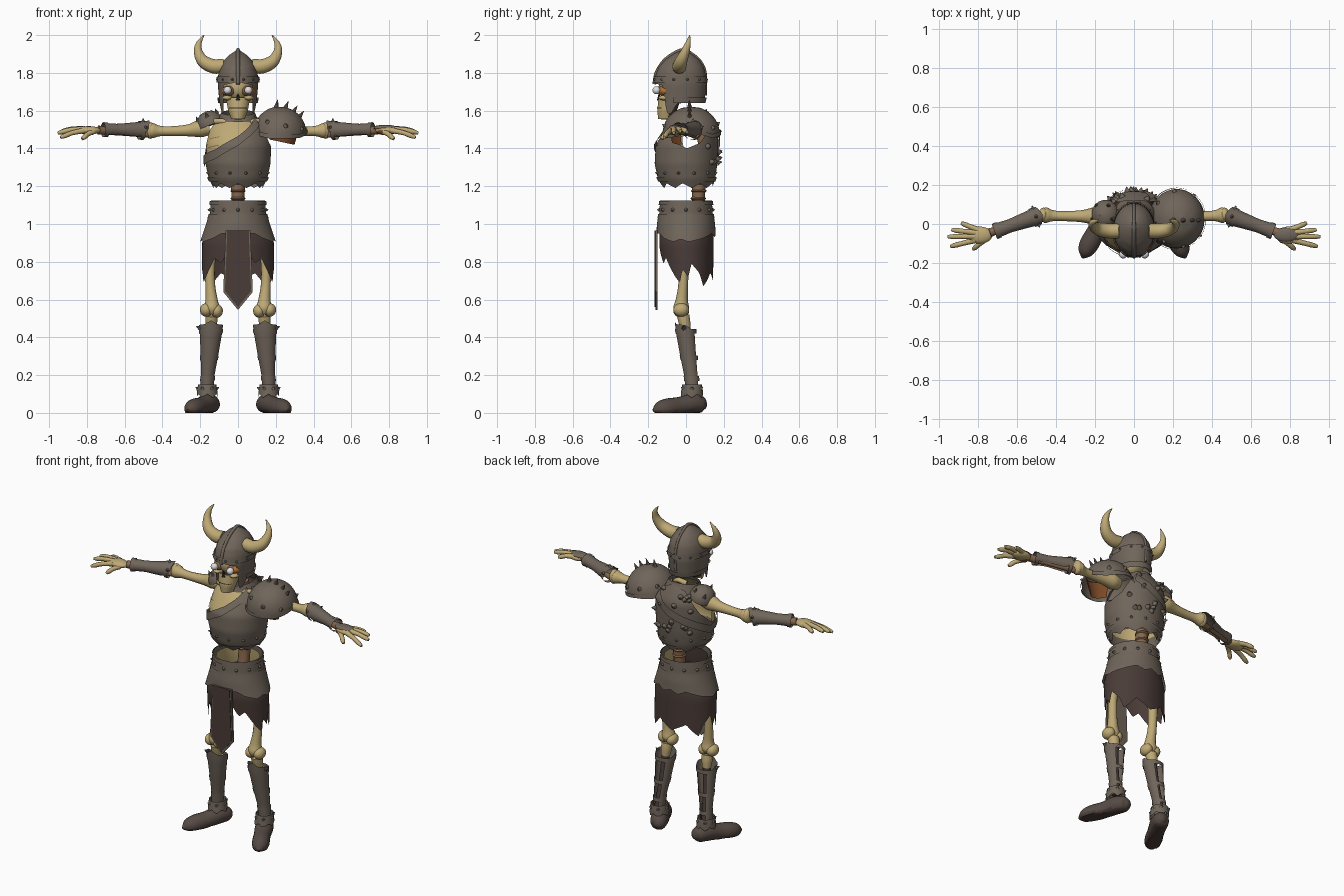
import bpy, bmesh, math, random
from mathutils import Vector, Matrix

if "Cube" in bpy.data.objects:
    bpy.data.objects.remove(bpy.data.objects["Cube"])

random.seed(4)


def material(name, r, g, b):
    m = bpy.data.materials.new(name)
    m.diffuse_color = (r, g, b, 1)
    m.use_nodes = True
    m.node_tree.nodes["Principled BSDF"].inputs["Base Color"].default_value = m.diffuse_color
    return m


ARMOUR = material("dull_iron", 0.16, 0.13, 0.103)
CLOTH = material("dark_cloth", 0.068, 0.045, 0.039)
BOOT = material("boot_leather", 0.092, 0.069, 0.058)
BONE = material("bone", 0.52, 0.40, 0.18)
STAIN = material("stained_bone", 0.24, 0.135, 0.07)
RUST = material("rust_lining", 0.2, 0.065, 0.02)
AMBER = material("amber_socket", 0.48, 0.16, 0.03)
WHITE = material("eye_white", 0.75, 0.75, 0.78)
BLACK = material("dark_hollow", 0.035, 0.022, 0.016)


def finish(name, bm, mat, mirror=False, angle=40):
    me = bpy.data.meshes.new(name)
    bmesh.ops.recalc_face_normals(bm, faces=bm.faces[:])
    for f in bm.faces:
        f.smooth = True
    bm.to_mesh(me)
    bm.free()
    me.materials.append(mat)
    me.set_sharp_from_angle(angle=math.radians(angle))
    ob = bpy.data.objects.new(name, me)
    bpy.context.collection.objects.link(ob)
    if mirror:
        ob.modifiers.new("Mirror", 'MIRROR').use_axis[0] = True
    return ob


def table(tab, x):
    """Linear lookup: a number, or a list of tuples keyed by the first item."""
    if not isinstance(tab, list):
        return (tab,)
    if x <= tab[0][0]:
        return tab[0][1:]
    for p, q in zip(tab, tab[1:]):
        if x <= q[0]:
            t = (x - p[0]) / (q[0] - p[0])
            return tuple(u + (v - u) * t for u, v in zip(p[1:], q[1:]))
    return tab[-1][1:]


def on_profile(prof, a, z, off=0):
    cx, cy, rx, ry = table(prof, z)
    a = math.radians(a)
    return Vector((cx + (rx + off) * math.sin(a), cy - (ry + off) * math.cos(a), z))


def shell(name, prof, low, high, mat, span=(-180, 180), off=0, thick=0.012,
          cols=56, rows=14, xf=Matrix(), mirror=False):
    """Bent plate round a vertical profile; angle 0 faces the front."""
    bm = bmesh.new()
    closed = span[1] - span[0] == 360
    grid = []
    for i in range(rows + 1):
        row = []
        for j in range(cols + (not closed)):
            a = span[0] + (span[1] - span[0]) * j / cols
            z0, z1 = table(low, a)[0], table(high, a)[0]
            row.append(bm.verts.new(xf @ on_profile(prof, a, z0 + (z1 - z0) * i / rows, off)))
        grid.append(row)
    for r, s in zip(grid, grid[1:]):
        for j in range(cols):
            k = (j + 1) % len(r)
            bm.faces.new((r[j], r[k], s[k], s[j]))
    bmesh.ops.solidify(bm, geom=bm.faces[:], thickness=thick)
    return finish(name, bm, mat, mirror)


def tube(name, pts, mat, sides=12, mirror=False, steps=4, floor=None):
    """Smooth tapered sweep through (x, y, z, radius) points."""
    P = [Vector(p) for p in pts]
    P = [P[0] * 2 - P[1]] + P + [P[-1] * 2 - P[-2]]
    path = []
    for a, b, c, d in zip(P, P[1:], P[2:], P[3:]):
        for k in range(steps):
            t = k / steps
            path.append((b * 2 + (c - a) * t + (a * 2 - b * 5 + c * 4 - d) * t * t
                         + (b * 3 - a - c * 3 + d) * t ** 3) / 2)
    path.append(P[-2])
    bm = bmesh.new()
    rings, old, q = [], Vector((0, 0, 1)), Matrix.Identity(3).to_quaternion()
    for i, p in enumerate(path):
        d = (path[min(i + 1, len(path) - 1)].xyz - path[max(i - 1, 0)].xyz).normalized()
        q, old = old.rotation_difference(d) @ q, d
        ring = []
        for j in range(sides):
            w = 2 * math.pi * j / sides
            v = p.xyz + q @ Vector((math.cos(w), math.sin(w), 0)) * max(p.w, 0.001)
            if floor is not None:
                v.z = max(v.z, floor)
            ring.append(bm.verts.new(v))
        rings.append(ring)
    for r, s in zip(rings, rings[1:]):
        for j in range(sides):
            k = (j + 1) % sides
            bm.faces.new((r[j], r[k], s[k], s[j]))
    bm.faces.new(rings[0])
    bm.faces.new(rings[-1])
    return finish(name, bm, mat, mirror)


def ball(name, loc, size, mat, mirror=False):
    bm = bmesh.new()
    bmesh.ops.create_uvsphere(bm, u_segments=20, v_segments=12, radius=1,
                              matrix=Matrix.Translation(loc) @ Matrix.Diagonal((*size, 1)))
    return finish(name, bm, mat, mirror)


def spikes(name, items, mat, mirror=False):
    """Cones given as (base, direction, radius, length)."""
    bm = bmesh.new()
    for loc, d, r, h in items:
        d = Vector(d).normalized()
        m = Matrix.Translation(Vector(loc) + d * h * 0.35) @ d.to_track_quat('Z', 'Y').to_matrix().to_4x4()
        bmesh.ops.create_cone(bm, cap_ends=True, segments=8, radius1=r, radius2=0.001, depth=h, matrix=m)
    return finish(name, bm, mat, mirror)


def plate(name, outline, y, thick, mat):
    """Flat panel facing front from (x, z) points."""
    bm = bmesh.new()
    f = bm.faces.new([bm.verts.new((x, y, z)) for x, z in outline])
    new = bmesh.ops.extrude_face_region(bm, geom=[f])["geom"]
    bmesh.ops.translate(bm, verts=[v for v in new if isinstance(v, bmesh.types.BMVert)], vec=(0, thick, 0))
    return finish(name, bm, mat)


# Helmet with cheek guards, brow band, crest and horns
HELM = [(1.57, 0, -.04, .088, .115), (1.66, 0, -.03, .1, .13), (1.74, 0, -.03, .107, .138),
        (1.79, 0, -.028, .105, .132), (1.83, 0, -.025, .096, .12), (1.87, 0, -.02, .073, .09),
        (1.9, 0, -.018, .04, .05), (1.923, 0, -.015, .003, .003)]
brim = [(0, 1.755), (15, 1.745), (46, 1.735), (54, 1.62), (60, 1.58), (72, 1.59), (84, 1.64), (180, 1.64)]
brim = [(-a, z) for a, z in reversed(brim[1:])] + brim
shell("helmet", HELM, brim, 1.923, ARMOUR, cols=80, rows=20)
shell("helmet_brow_band", HELM, 1.75, 1.78, ARMOUR, off=.007, rows=2)
shell("helmet_neck_rim", HELM, 1.64, 1.67, ARMOUR, span=(75, 285), off=.008, rows=2)
tube("helmet_crest", [(*on_profile(HELM, 0, z), .01) for z in (1.74, 1.8, 1.86, 1.9)] +
     [(0, -.015, 1.921, .01)] + [(*on_profile(HELM, 180, z), .008) for z in (1.9, 1.86, 1.8, 1.68)], ARMOUR)
tube("horn", [(.075, -.035, 1.837, .038), (.13, -.035, 1.835, .038), (.185, -.025, 1.862, .033),
              (.21, -.005, 1.91, .024), (.208, .01, 1.955, .015), (.18, .02, 2.0, .002)], BONE, mirror=True)
spikes("helmet_studs", [(on_profile(HELM, a, 1.765, .007), on_profile(HELM, a, 0) - Vector((0, -.03, 0)), .008, .01)
                        for a in range(-165, 181, 30)], ARMOUR)

# Skull
ball("skull", (0, -.045, 1.725), (.08, .1, .088), BONE)
JAW = [(1.555, 0, -.105, .036, .042), (1.6, 0, -.1, .052, .052), (1.67, 0, -.085, .065, .06)]
shell("jaw", JAW, 1.555, 1.67, BONE, span=(-105, 105), thick=.012)
shell("throat_shadow", JAW, 1.58, 1.67, CLOTH, span=(105, 255), thick=.012)
ball("chin", (0, -.115, 1.572), (.036, .034, .02), BONE)
ball("eye_socket", (.052, -.11, 1.705), (.035, .032, .026), AMBER, True)
ball("brow_shadow", (.045, -.125, 1.705), (.026, .026, .027), STAIN, True)
ball("eye", (.055, -.156, 1.708), (.021, .021, .021), WHITE, True)
ball("cheekbone", (.056, -.112, 1.668), (.026, .034, .014), BONE, True)
spikes("nose_hollow", [((0, -.141, 1.66), (0, -.1, 1), .014, .036)], BLACK)
shell("mouth_line", JAW, 1.612, 1.617, BLACK, span=(-55, 55), off=.003, thick=.005, rows=1)

# Spine, pelvis and ribs
tube("spine", [(0, .05, 1.0, .035), (0, .065, 1.12, .034), (0, .07, 1.22, .036), (0, .1, 1.36, .028),
               (0, .075, 1.5, .028), (0, .06, 1.555, .026)], STAIN)
for i in range(3):
    ball("vertebra", (0, .065 + .003 * i, 1.135 + .04 * i), (.04, .042, .012), STAIN)
ball("pelvis", (0, .02, .96), (.125, .1, .075), BONE)

# Torso armour, open at the armholes
TORSO = [(1.18, 0, .01, .125, .125), (1.24, 0, .003, .155, .152), (1.32, 0, .0, .172, .166),
         (1.42, 0, .005, .176, .165), (1.5, 0, .03, .165, .14), (1.56, 0, .04, .125, .1), (1.61, 0, .03, .075, .08)]
neckline = [(-180, 1.6), (-140, 1.57), (-115, 1.43), (-90, 1.365), (-60, 1.34), (-30, 1.37), (0, 1.44),
            (25, 1.52), (45, 1.55), (70, 1.43), (90, 1.4), (115, 1.43), (140, 1.57), (180, 1.6)]
waist = [(-180 + 20 * i, 1.19 + (.025 if i % 2 else 0)) for i in range(19)]
shell("breastplate", TORSO, waist, neckline, ARMOUR, cols=90, rows=18)
shell("waist_trim", TORSO, 1.225, 1.25, ARMOUR, off=.006, rows=2)
shell("rib_cage", TORSO, 1.3, [(-84, 1.41), (-62, 1.54), (-20, 1.57), (30, 1.56)], BONE, span=(-84, 30), off=-.006)
shell("rear_ribs", TORSO, 1.215, 1.3, STAIN, span=(110, 250), off=-.02, thick=.008, rows=3)
for z in (1.42, 1.465):
    shell("rib_gap", TORSO, [(-70, z - .02), (-25, z)], [(-70, z - .015), (-25, z + .003)], STAIN,
          span=(-64, -36), off=-.003, thick=.004, rows=1, cols=16)
shell("chest_strap", TORSO, [(-95, 1.3), (-40, 1.345), (0, 1.415), (45, 1.525)],
      [(-95, 1.35), (-40, 1.395), (0, 1.465), (45, 1.575)], ARMOUR, span=(-95, 45), off=.01, rows=5)
shell("back_strap", TORSO, [(140, 1.5), (180, 1.42), (265, 1.3)], [(140, 1.56), (180, 1.475), (265, 1.35)],
      ARMOUR, span=(140, 265), off=.01, rows=5)
shell("collar", [(1.53, 0, .03, .115, .115), (1.6, 0, .025, .085, .085)], 1.54,
      [(-180, 1.61), (0, 1.57), (180, 1.61)], ARMOUR, rows=4)
tube("collar_bone", [(.03, -.05, 1.53, .016), (.1, -.03, 1.545, .015), (.18, .03, 1.53, .02)], BONE, mirror=True)


def torso_spike(a, z, r, h):
    p = on_profile(TORSO, a, z, .003)
    return p, Vector((p.x, p.y, .03)), r, h


spikes("torso_studs", [torso_spike(a, 1.27, .009, .013) for a in range(-165, 181, 30)], ARMOUR)
spikes("back_spikes", [torso_spike(random.uniform(125, 235), random.uniform(1.3, 1.58), .017, .026)
                       for _ in range(20)], ARMOUR)

# Large spiked pauldron on one shoulder, small cap on the other
DOME = [(math.sin(t) * .145, 0, 0, math.cos(t) * .14 + .002, math.cos(t) * .15 + .002)
        for t in (math.pi / 2 * i / 8 for i in range(9))]
lift = [(-180, .0), (-90, -.03), (-20, -.035), (45, .0), (90, .045), (135, .0), (180, .0)]
big = Matrix.Translation((.22, .027, 1.477)) @ Matrix.Rotation(math.radians(12), 4, 'Y')
shell("pauldron", DOME, lift, .145, ARMOUR, xf=big)
shell("pauldron_rim", DOME, lift, [(a, z + .022) for a, z in lift], ARMOUR, off=.007, rows=2, xf=big)
shell("pauldron_lining", [(-.05, .02, 0, .08, .1), (.08, .0, 0, .11, .12)], -.04, .07, RUST,
      span=(-50, 60), xf=big, rows=4)
spikes("pauldron_spikes", [((x, .02, z), (x - .16, -.01, .2), .02, .065)
                           for x, z in ((.2, 1.605), (.245, 1.6), (.285, 1.58), (.315, 1.555))] +
       [(big @ on_profile(DOME, a, .05), big.to_3x3() @ on_profile(DOME, a, .08), .014, .018) for a in range(10, 370, 45)], ARMOUR)
small = Matrix.Translation((-.145, .045, 1.525)) @ Matrix.Rotation(math.radians(-22), 4, 'Y') @ Matrix.Scale(.52, 4)
shell("shoulder_cap", DOME, [(-180, 0), (180, 0)], .145, ARMOUR, xf=small, thick=.012)
spikes("shoulder_cap_spikes", [(small @ on_profile(DOME, a, .09), small.to_3x3() @ on_profile(DOME, a, .15), .011, .028)
                               for a in range(0, 360, 72)], ARMOUR)

# Arms: bones, elbow, bracer and hand
tube("upper_arm", [(.15, .04, 1.505, .035), (.2, .04, 1.505, .046), (.26, .04, 1.496, .032), (.34, .04, 1.492, .026),
                   (.41, .042, 1.492, .027), (.45, .045, 1.494, .04), (.468, .046, 1.494, .034)], BONE, mirror=True)
ball("elbow", (.464, .048, 1.495), (.026, .036, .044), BONE, True)
tube("forearm_bone", [(.46, .045, 1.475, .02), (.6, .005, 1.48, .014), (.74, -.045, 1.498, .024)], STAIN, mirror=True)
elbow, wrist = Vector((.475, .048, 1.495)), Vector((.735, -.045, 1.5))
arm = Matrix.Translation(elbow) @ (wrist - elbow).to_track_quat('Z', 'Y').to_matrix().to_4x4()
CUFF = [(-.01, 0, 0, .052, .054), (.04, 0, 0, .045, .046), (.17, 0, 0, .034, .032), (.265, 0, 0, .039, .036)]
shell("bracer", CUFF, [(40, .07), (90, .02), (180, -.005), (270, .02), (320, .07)], .255, ARMOUR,
      span=(40, 320), xf=arm, mirror=True, cols=36)
for z in (.03, .23):
    shell("bracer_strap", CUFF, z, z + .022, ARMOUR, off=.004, thick=.008, xf=arm, rows=2, mirror=True)
spikes("bracer_studs", [(arm @ on_profile(CUFF, a, .03), arm.to_3x3() @ on_profile(CUFF, a, 0), .012, .02)
                        for a in (110, 180, 250)], ARMOUR, True)
ball("palm", (.79, -.057, 1.496), (.064, .044, .022), BONE, True)
for nm, base, tip in (("thumb", (.765, -.08, 1.49), (.825, -.13, 1.45)), ("index_finger", (.81, -.082, 1.496), (.94, -.115, 1.458)),
                      ("middle_finger", (.815, -.064, 1.502), (.955, -.065, 1.482)),
                      ("ring_finger", (.81, -.045, 1.503), (.935, -.03, 1.492)),
                      ("little_finger", (.8, -.03, 1.5), (.885, .005, 1.487))):
    b, t = Vector(base), Vector(tip)
    m = (b + t) / 2 + Vector((0, 0, .006))
    tube(nm, [(*b, .016), (*m, .013), (*(m * .4 + t * .6), .013), (*t, .008)], BONE, sides=10, mirror=True)
ball("hand_guard", (.78, -.055, 1.509), (.064, .036, .016), ARMOUR)
ball("glove_lining", (.765, -.066, 1.49), (.03, .034, .018), RUST)

# Belt, hip plates, cloth skirt and front panel
HIP = [(.66, 0, .01, .2, .14), (.9, 0, 0, .198, .155), (1.0, 0, 0, .165, .15), (1.05, 0, 0, .15, .142), (1.125, 0, 0, .143, .137)]
shell("belt", HIP, 1.0, 1.125, ARMOUR, thick=.014)
shell("belt_lining", HIP, 1.0, 1.105, BONE, span=(60, 300), off=-.017, thick=.005, rows=3)
shell("belt_lining_front", HIP, 1.0, 1.105, CLOTH, span=(-60, 60), off=-.017, thick=.005, rows=3)
for z in (1.03, 1.1):
    shell("belt_band", HIP, z, z + .022, ARMOUR, off=.006, rows=2)
plates = [(0, .95), (28, .95), (42, .925), (65, .905), (80, .92), (95, .905), (125, .925), (150, .95), (165, .93), (180, .95)]
plates = [(-a, z) for a, z in reversed(plates[1:])] + plates
shell("hip_plates", HIP, plates, 1.04, ARMOUR, off=.004, cols=96, rows=8)
spikes("belt_studs", [(on_profile(HIP, a, 1.075, .003), on_profile(HIP, a, 0), .01, .012) for a in range(0, 360, 30)], ARMOUR)
ragged = [(15, .86), (28, .79), (40, .82), (50, .77), (62, .72), (72, .69), (80, .76), (92, .72), (100, .79), (118, .74),
          (128, .67), (140, .7), (152, .74)]
ragged = ragged + [(180, .69)] + [(360 - a, z) for a, z in reversed(ragged)]
shell("cloth_skirt", HIP, ragged, .98, CLOTH, span=(15, 345), off=-.008, cols=120, rows=10)
plate("front_panel_border", [(-.066, .965), (-.078, .64), (0, .545), (.078, .64), (.066, .965)], -.162, .012, ARMOUR)
plate("front_panel", [(-.057, .965), (-.069, .645), (0, .56), (.069, .645), (.057, .965)], -.166, .008, CLOTH)

# Legs: bones, knees, open-backed greaves
tube("thigh_bone", [(.1, .01, .95, .035), (.135, 0, .9, .036), (.148, -.01, .8, .028), (.147, -.015, .68, .026),
                    (.14, -.022, .6, .032), (.138, -.025, .555, .042), (.138, -.025, .525, .03)], BONE, mirror=True)
ball("knee_inner", (.112, -.025, .54), (.032, .042, .036), BONE, True)
ball("knee_outer", (.168, -.025, .545), (.034, .042, .036), BONE, True)
tube("shin_head", [(.14, -.015, .515, .034), (.141, -.008, .48, .032), (.143, -.002, .44, .026)], BONE, mirror=True)
tube("shin_bone", [(.142, -.004, .45, .024), (.152, .015, .3, .02), (.163, .035, .12, .028)], CLOTH, mirror=True)
GREAVE = [(.1, .166, .037, .034, .037), (.2, .16, .028, .036, .038), (.32, .15, .012, .048, .046),
          (.43, .143, -.001, .06, .053), (.5, .142, -.006, .066, .055)]
shell("greave", GREAVE, .1, [(-150, .43), (-90, .465), (-30, .47), (0, .49), (30, .47), (90, .465), (150, .43)],
      ARMOUR, span=(-150, 150), mirror=True, cols=40)
for z in (.17, .28, .42):
    shell("greave_strap", GREAVE, z, z + .025, ARMOUR, off=.003, thick=.008, rows=2, mirror=True)
spikes("greave_spikes", [(on_profile(GREAVE, 80, .45), (1, -.3, .5), .014, .025)], ARMOUR, True)

# Boots turned outward, with dark soles and folded cuffs
boot = tube("boot", [(.13, .108, .035, .012), (.135, .085, .042, .042), (.158, .035, .05, .052), (.192, -.035, .036, .048),
                     (.228, -.1, .026, .05), (.25, -.145, .02, .038), (.264, -.174, .014, .006)],
            BOOT, sides=20, mirror=True, floor=0)
boot.data.materials.append(CLOTH)
for f in boot.data.polygons:
    f.material_index = 1 if f.center.z < .014 else 0
ANKLE = [(.08, .162, .03, .056, .06), (.12, .163, .032, .053, .057), (.155, .163, .032, .048, .052)]
shell("boot_cuff", ANKLE, [(-180 + 30 * i, .08 if i % 2 else .1) for i in range(13)], .15, ARMOUR,
      thick=.018, rows=5, mirror=True)
spikes("cuff_studs", [(on_profile(ANKLE, a, .13), on_profile(ANKLE, a, .13) - Vector((.163, .032, .1)), .011, .014)
                      for a in range(30, 360, 60)], ARMOUR, True)
